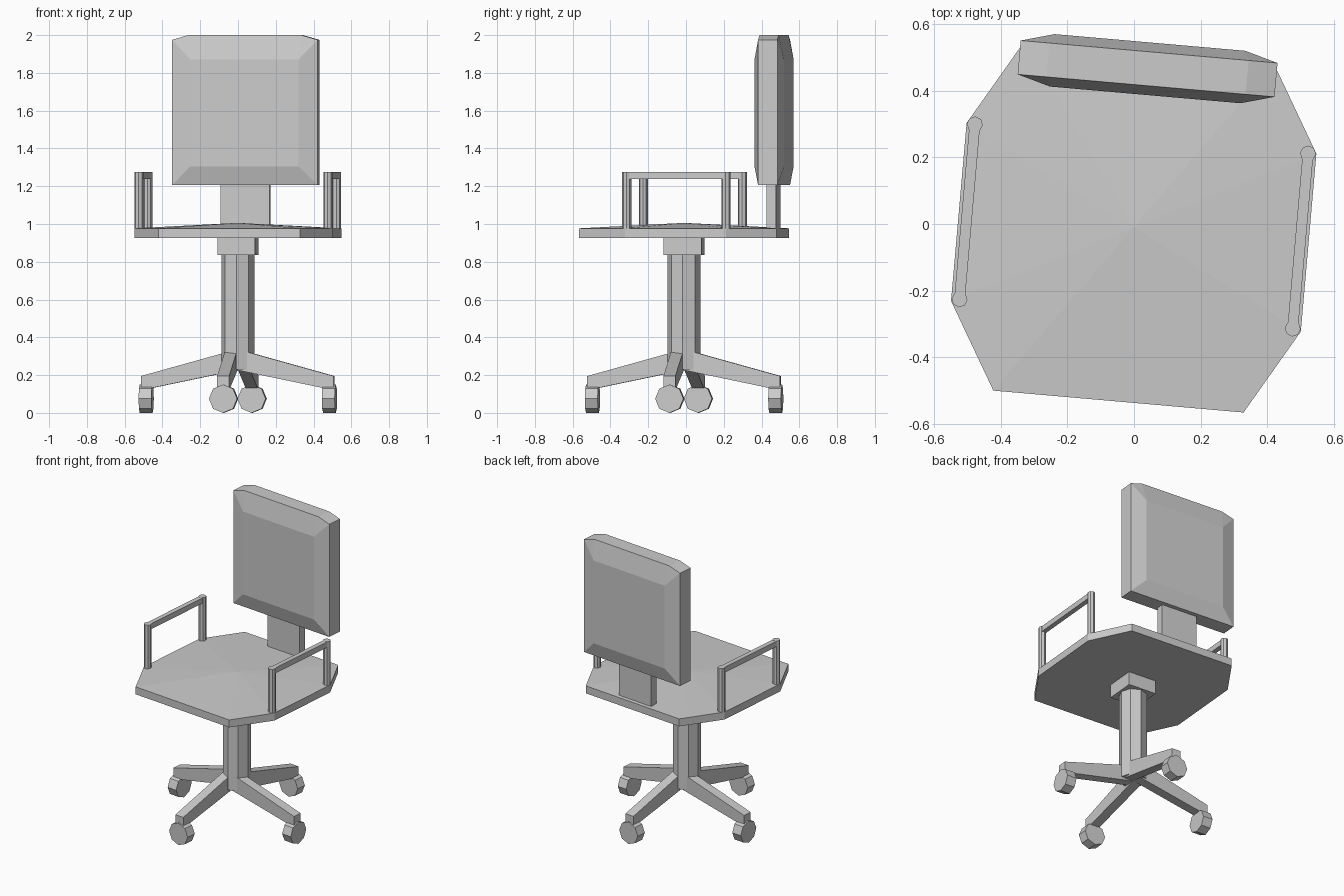
import bpy, bmesh
from math import radians, sin, cos, pi
from mathutils import Matrix, Vector

if "Cube" in bpy.data.objects:
    bpy.data.objects.remove(bpy.data.objects["Cube"])

TURN = Matrix.Rotation(radians(-5), 4, 'Z')   # whole chair is turned slightly
MID = Vector((0, -0.01, 0))                   # centre of seat and base


def hull(name, points, matrix=Matrix()):
    """Flat-faced convex part from its corner points."""
    bm = bmesh.new()
    for p in points:
        bm.verts.new(p)
    bmesh.ops.convex_hull(bm, input=bm.verts)
    bmesh.ops.dissolve_limit(bm, angle_limit=radians(0.5), verts=bm.verts, edges=bm.edges)
    bmesh.ops.recalc_face_normals(bm, faces=bm.faces)
    bm.transform(TURN @ matrix)
    me = bpy.data.meshes.new(name)
    bm.to_mesh(me)
    bm.free()
    ob = bpy.data.objects.new(name, me)
    bpy.context.collection.objects.link(ob)
    return ob


def box(name, x, y, z, matrix=Matrix()):
    return hull(name, [(a, b, c) for a in x for b in y for c in z], matrix)


def prism(name, radius, z, matrix=Matrix()):
    """Eight-sided upright prism."""
    return hull(name, [(radius * cos(k * pi / 4), radius * sin(k * pi / 4), h)
                       for k in range(8) for h in z], matrix)


S = (-1, 1)
centre = Matrix.Translation(MID)

# Seat: octagon slab with a slightly raised middle
outline = [(sx * x, sy * y) for sx in S for sy in S for x, y in ((0.377, 0.525), (0.527, 0.268))]
hull("seat", [(x, y, z) for x, y in outline for z in (0.926, 0.977)] + [(0, 0, 1.006)], centre)

# Backrest: slab with sloped borders front and back, clipped top corners
rim = [(0.387, 1.206), (0.387, 1.975), (0.3, 2.0)]
panel = [(0.287, 1.305), (0.287, 1.87)]
hull("backrest",
     [(sx * x, 0.468 + sy * 0.051, z) for sx in S for sy in S for x, z in rim] +
     [(sx * x, 0.468 + sy * 0.079, z) for sx in S for sy in S for x, z in panel])
box("backrest_support", (-0.13, 0.13), (0.438, 0.49), (0.95, 1.23))

# Armrests: two posts and a rail on each side
for side, sx in (("left", -1), ("right", 1)):
    for end, y in (("front", -0.271), ("back", 0.256)):
        prism(f"{side}_{end}_arm_post", 0.024, (0.96, 1.276),
              Matrix.Translation((sx * 0.502, y, 0)))
    box(f"{side}_arm_rail", (sx * 0.502 - 0.016, sx * 0.502 + 0.016), (-0.271, 0.256), (1.238, 1.275))

# Seat mount and column
box("seat_mount", (-0.1, 0.1), (-0.1, 0.1), (0.836, 0.93), centre)
prism("column", 0.088, (0.23, 0.84), centre)

# Base: four sloping legs set in a pinwheel, each with a wheel
for i in range(4):
    m = centre @ Matrix.Rotation(i * pi / 2, 4, 'Z') @ Matrix.Translation((0, -0.033, 0))
    profile = [(0, 0.338), (0.515, 0.195), (0.515, 0.12), (0, 0.227)]
    hull(f"base_leg_{i + 1}", [(x, y, z) for x, z in profile for y in (-0.032, 0.032)], m)
    prism(f"wheel_{i + 1}", 0.075, (-0.034, 0.034),
          m @ Matrix.Translation((0.49, 0, 0.075)) @ Matrix.Rotation(pi / 2, 4, 'Y'))
